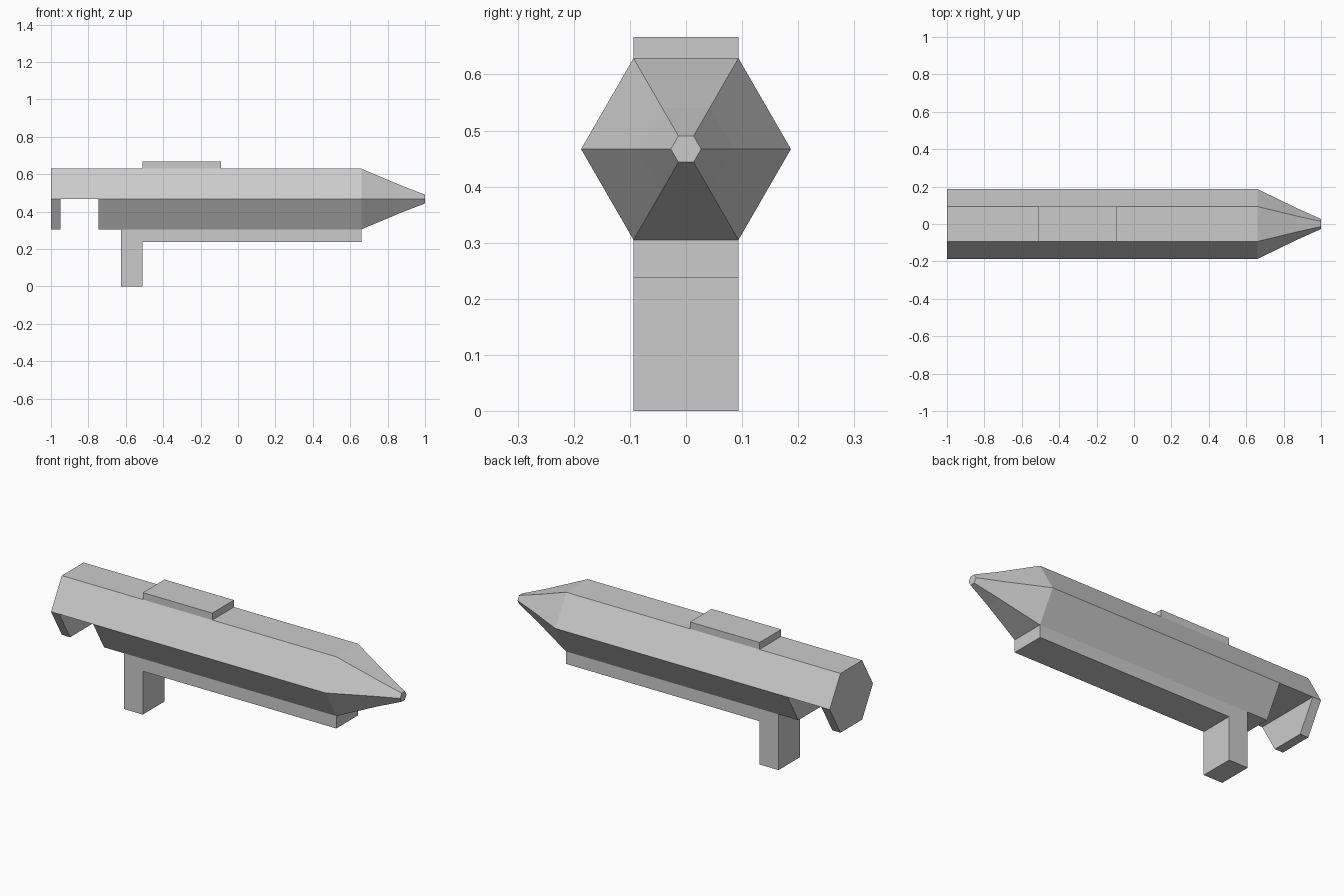
import bpy, bmesh
from math import cos, sin, pi

if "Cube" in bpy.data.objects:
    bpy.data.objects.remove(bpy.data.objects["Cube"])

AXIS_Z = 0.467
R = 0.187
HALF_W = R / 2
FLAT = R * sin(pi / 3)


def make_object(name, bm):
    bmesh.ops.recalc_face_normals(bm, faces=bm.faces)
    mesh = bpy.data.meshes.new(name)
    bm.to_mesh(mesh)
    bm.free()
    obj = bpy.data.objects.new(name, mesh)
    bpy.context.collection.objects.link(obj)
    return obj


def extrude_profile(name, points):
    """Side profile in x/z, extruded across the body width."""
    bm = bmesh.new()
    face = bm.faces.new([bm.verts.new((x, -HALF_W, z)) for x, z in points])
    moved = bmesh.ops.extrude_face_region(bm, geom=[face])["geom"]
    verts = [v for v in moved if isinstance(v, bmesh.types.BMVert)]
    bmesh.ops.translate(bm, verts=verts, vec=(0, 2 * HALF_W, 0))
    # extrude_face_region removes the source face unless it is kept
    bmesh.ops.holes_fill(bm, edges=bm.edges, sides=0)
    make_object(name, bm)


# Hexagonal body with tapered nose; lower half is open at the rear slot
stations = [(-1, R), (-0.95, R), (-0.745, R), (0.66, R), (0.87, 0.085), (1, 0.027)]
SLOT = 1
bm = bmesh.new()
rings = [[bm.verts.new((x, r * cos(k * pi / 3), AXIS_Z + r * sin(k * pi / 3)))
          for k in range(6)] for x, r in stations]
for i, (a, b) in enumerate(zip(rings, rings[1:])):
    for k in range(3 if i == SLOT else 6):
        n = (k + 1) % 6
        bm.faces.new((a[k], a[n], b[n], b[k]))
bm.faces.new(rings[0])
bm.faces.new(rings[-1])

# Slot roof and its two end walls
a, b = rings[SLOT], rings[SLOT + 1]
bm.faces.new((a[0], a[3], b[3], b[0]))
for ring in (a, b):
    bm.faces.new((ring[3], ring[4], ring[5], ring[0]))
make_object("hexagonal_body", bm)

# Raised block on top
top, bottom = AXIS_Z + FLAT, AXIS_Z - FLAT
extrude_profile("top_block", [(-0.51, top), (-0.09, top), (-0.09, 0.667), (-0.51, 0.667)])

# Lower rail with downward grip
extrude_profile("rail_and_grip", [(-0.625, bottom), (-0.625, 0), (-0.51, 0),
                                  (-0.51, 0.237), (0.66, 0.237), (0.66, bottom)])
